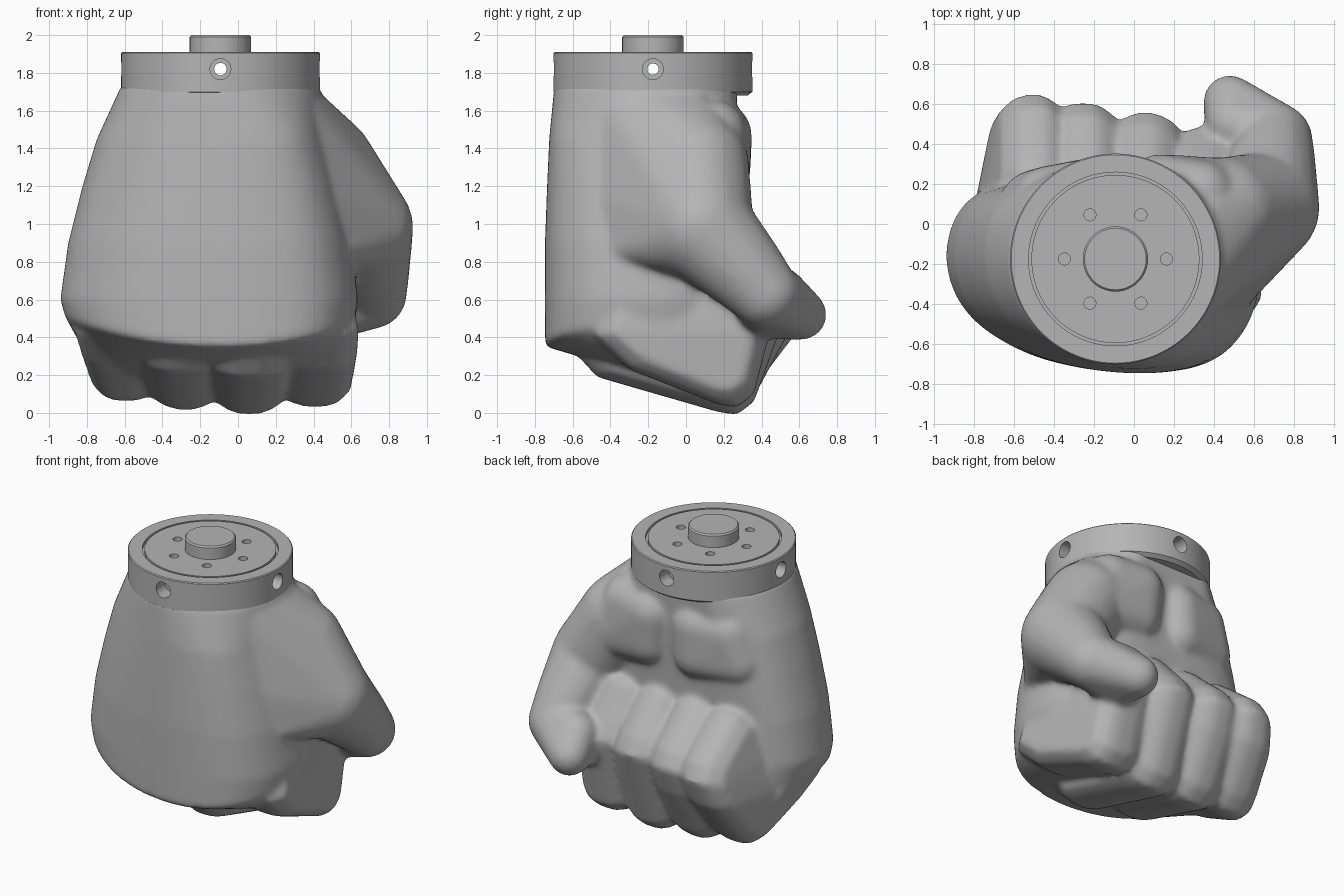
import bpy, bmesh, math
from mathutils import Matrix, Vector

cube = bpy.data.objects.get("Cube")
if cube:
    bpy.data.objects.remove(cube, do_unlink=True)

grey = bpy.data.materials.new("plain_grey")
grey.use_nodes = True
COLOUR = (0.46, 0.46, 0.46, 1)
grey.diffuse_color = COLOUR
for node in grey.node_tree.nodes:
    if node.type == 'BSDF_PRINCIPLED':
        node.inputs["Base Color"].default_value = COLOUR

CX, CY = -0.093, -0.175      # wrist axis
WRIST_R = 0.527


def to_object(name, bm):
    mesh = bpy.data.meshes.new(name)
    bm.to_mesh(mesh)
    bm.free()
    obj = bpy.data.objects.new(name, mesh)
    bpy.context.collection.objects.link(obj)
    return obj


def bake(obj):
    """Replace the mesh with the result of its modifiers."""
    bpy.context.view_layer.update()
    graph = bpy.context.evaluated_depsgraph_get()
    mesh = bpy.data.meshes.new_from_object(obj.evaluated_get(graph))
    obj.modifiers.clear()
    obj.data = mesh
    mesh.materials.clear()
    mesh.materials.append(grey)
    for p in mesh.polygons:
        p.material_index = 0


def add_hull(target, points=(), balls=()):
    """Add a convex solid around points and balls (x, y, z, radius)."""
    bm = bmesh.new()
    for p in points:
        bm.verts.new(p)
    for x, y, z, r in balls:
        bmesh.ops.create_icosphere(bm, subdivisions=3, radius=r,
                                   matrix=Matrix.Translation((x, y, z)))
    bmesh.ops.delete(bm, geom=bm.edges[:], context='EDGES_FACES')
    bmesh.ops.convex_hull(bm, input=bm.verts[:])
    loose = [v for v in bm.verts if not v.link_faces]
    bmesh.ops.delete(bm, geom=loose, context='VERTS')
    bmesh.ops.recalc_face_normals(bm, faces=bm.faces[:])
    part = bpy.data.meshes.new("part")
    bm.to_mesh(part)
    bm.free()
    target.from_mesh(part)
    bpy.data.meshes.remove(part)


def round_off(outline):
    """Cut the corners of a closed outline."""
    result = []
    for a, b in zip(outline, outline[1:] + outline[:1]):
        a, b = Vector(a), Vector(b)
        result += [tuple(a.lerp(b, .25)), tuple(a.lerp(b, .75))]
    return result


def wrist_arc(z, start, end, steps):
    """Points on the wrist circle between two angles in degrees."""
    turns = [math.radians(start + (end - start) * i / steps)
             for i in range(steps + 1)]
    return [(CX + .522 * math.cos(a), CY + .522 * math.sin(a), z)
            for a in turns]


hand = bmesh.new()

# Back of the hand: one plan outline, narrowing toward the round wrist
plan = round_off(round_off([
    (-.96, -.2), (-.85, -.46), (-.57, -.645), (-.25, -.73), (.1, -.755),
    (.4, -.7), (.57, -.53), (.64, -.3), (.63, 0), (.5, .21),
    (-.7, .21), (-.9, .07)]))
points = []
for z, s, deep in ((.6, 1, 1), (.9, .95, 1), (1.2, .86, .985), (1.45, .77, .97)):
    points += [(-.1 + (x + .1) * s, y * deep, z) for x, y in plan]
knuckles = [(x * .97, y, .35 + .15 * ((x + .1) / .83) ** 2) for x, y in plan]
points += knuckles
for z in (1.69, 1.74):                       # flattened on the palm side
    points += [(x, min(y, .27), z) for x, y, z in wrist_arc(z, 0, 360, 48)]
add_hull(hand, points)

# Curled fingers: x, half width, knuckle y, lowest z, outermost y,
# fan, and the shrink of the right and left sides
fingers = [(-.6, .175, -.36, .06, .65, .26, .8, .87),
           (-.28, .175, -.6, .015, .61, .12, .87, .87),
           (.06, .175, -.67, -.01, .56, .12, .87, .87),
           (.41, .19, -.5, .03, .49, .12, .87, .8)]
underside = [k for k in knuckles if k[1] < .1]
for fx, half, yk, zb, yr, fan, right, left in fingers:
    profile = [(yk, .41), (yk + .2, zb + .2), (.17, zb + .015), (.27, zb),
               (.36, zb + .07), (yr - .07, .42), (yr, .61), (yr - .06, .72),
               (.28, .96), (-.1, .96), (yk + .1, .8)]
    mid = sum((Vector(p) for p in profile), Vector((0, 0))) / len(profile)
    points = []
    for side, s in ((-1, right), (-.65, .955), (-.3, 1),
                    (.3, 1), (.65, .955), (1, left)):
        for p in profile:
            y, z = mid + (Vector(p) - mid) * s
            taper = 1 + fan * (.2 - y) - .35 * max(0, z - .5)
            points.append(((fx + side * half) * taper, y, z))
    add_hull(hand, points)
    underside += [(fx + side * half * .65, .2, zb + .085) for side in (-1, 1)]

# Solid underside joining the knuckle row to the finger bends
underside += [(x * .94, y * .94, .6) for x, y in plan]
add_hull(hand, underside)

# Thumb: base, joints and tip folded across the fingers
base = (.22, .05, 1.42, .27)
middle = (.45, .06, 1.31, .275)
joint = (.65, .08, .98, .28)
bend = (.69, .3, .76, .22)
corner = (.71, .42, .63, .185)
for a, b in ((base, middle), (middle, joint), (joint, bend), (bend, corner)):
    add_hull(hand, balls=(a, b))
add_hull(hand, balls=(corner, (.48, .61, .52, .135), (.5, .5, .63, .14),
                      (.5, .42, .53, .14)))

# Smooth flank running from the wrist to the thumb joint
add_hull(hand, wrist_arc(1.7, -75, 28, 14) + [(.3, -.66, 1.2), (.5, -.48, .83)],
         balls=(middle, joint))

# Pads of the palm: thumb pad and heel
add_hull(hand, balls=((.13, .17, 1.47, .18), (.15, .16, 1.27, .18),
                      (.45, .15, 1.25, .18), (.33, .14, 1.48, .18)))
add_hull(hand, balls=((-.21, .16, 1.46, .17), (-.43, .12, 1.45, .17),
                      (-.22, .16, 1.26, .17), (-.5, .1, 1.26, .17)))

# Fuse everything into one soft skin
fist = to_object("fist", hand)
fuse = fist.modifiers.new("fuse", 'REMESH')
fuse.mode = 'VOXEL'
fuse.voxel_size = .018
soften = fist.modifiers.new("soften", 'SMOOTH')
soften.factor = .5
soften.iterations = 14
bake(fist)
for p in fist.data.polygons:
    p.use_smooth = True

# Wrist collar with grooved cap and centre peg, turned from a profile
profile = [(0, 2), (.154, 2), (.163, 1.99), (.163, 1.91), (.42, 1.91),
           (.42, 1.89), (.434, 1.89), (.434, 1.91), (.521, 1.91),
           (WRIST_R, 1.904), (WRIST_R, 1.7), (.5, 1.68), (0, 1.68)]
bm = bmesh.new()
verts = [bm.verts.new((CX + r, CY, z)) for r, z in profile]
edges = [bm.edges.new(pair) for pair in zip(verts, verts[1:])]
bmesh.ops.spin(bm, geom=verts + edges, cent=(CX, CY, 0), axis=(0, 0, 1),
               angle=math.tau, steps=96, use_merge=False)
bmesh.ops.remove_doubles(bm, verts=bm.verts[:], dist=.0005)
bmesh.ops.recalc_face_normals(bm, faces=bm.faces[:])
collar = to_object("wrist_collar", bm)

cutters = []


def drill(radius, depth, location, axis):
    """Cut a round hole centred on a location along an axis."""
    cutter_bm = bmesh.new()
    turn = Vector(axis).to_track_quat('Z', 'Y').to_matrix().to_4x4()
    bmesh.ops.create_cone(cutter_bm, cap_ends=True, segments=32,
                          radius1=radius, radius2=radius, depth=depth,
                          matrix=Matrix.Translation(location) @ turn)
    cutter = to_object("hole_cutter", cutter_bm)
    cutter.hide_render = True
    cutters.append(cutter)
    cut = collar.modifiers.new("hole", 'BOOLEAN')
    cut.operation = 'DIFFERENCE'
    cut.solver = 'EXACT'
    cut.object = cutter


# Ring of holes in the cap
for i in range(6):
    a = math.tau * i / 6
    drill(.03, .07, (CX + .255 * math.cos(a), CY + .255 * math.sin(a), 1.91),
          (0, 0, 1))

# Through bores in the side, with a wider mouth at each end
HOLE_Z = 1.82
for axis, bore in (((1, 0, 0), .03), ((0, 1, 0), .033)):
    drill(bore, 1.3, (CX, CY, HOLE_Z), axis)
    for side in (-1, 1):
        reach = WRIST_R * side
        drill(.055, .2, (CX + axis[0] * reach, CY + axis[1] * reach, HOLE_Z),
              axis)

bake(collar)
for cutter in cutters:
    bpy.data.objects.remove(cutter, do_unlink=True)

bpy.ops.object.select_all(action='DESELECT')
collar.select_set(True)
bpy.context.view_layer.objects.active = collar
bpy.ops.object.shade_smooth_by_angle(angle=math.radians(30))
